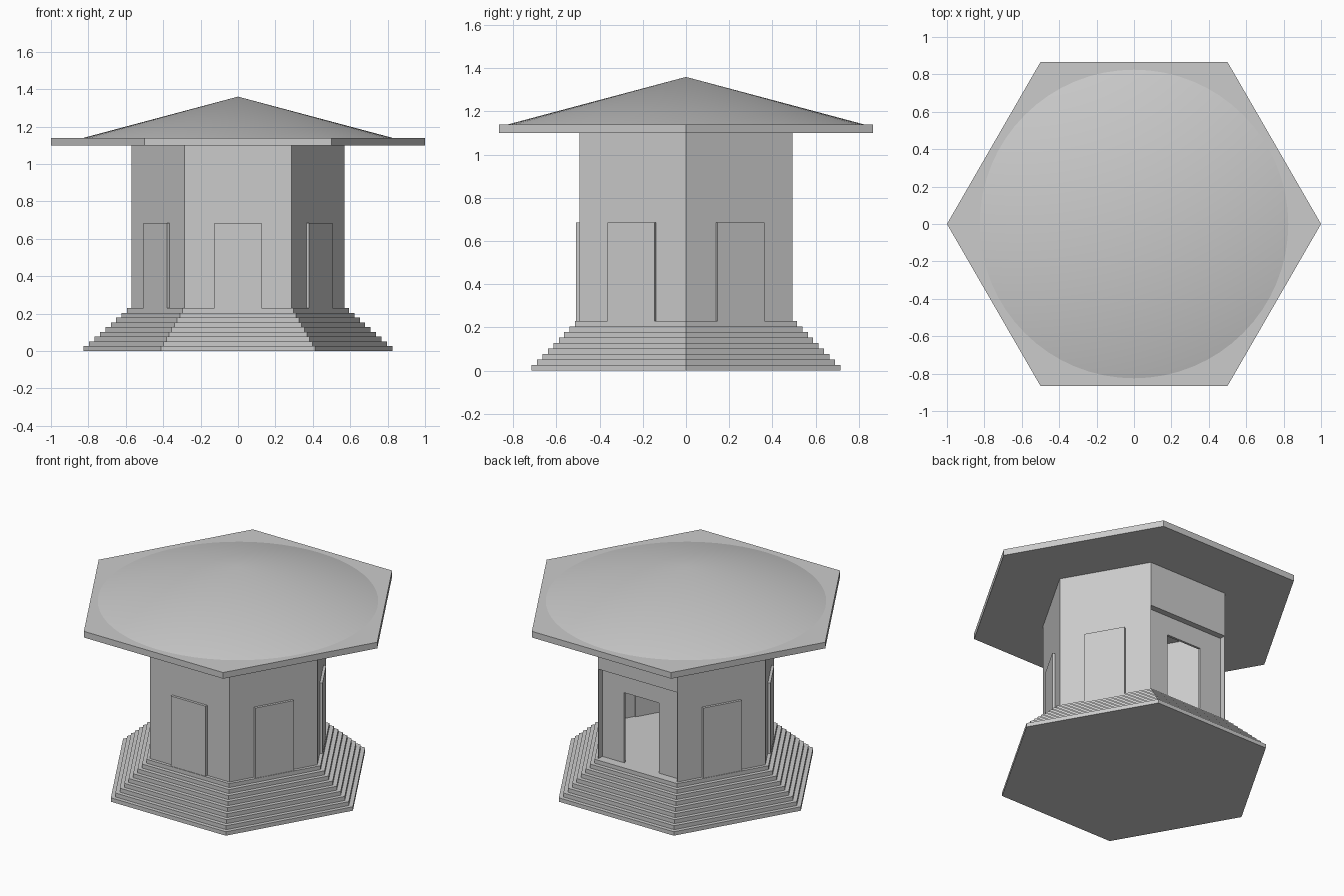
import bpy
from math import cos, sin, pi, radians

if "Cube" in bpy.data.objects:
    bpy.data.objects.remove(bpy.data.objects["Cube"])

COS30 = cos(pi / 6)


def prism(name, radius, z0, z1, sides=6, top=None):
    """Upright prism or cone with a corner pointing along +x."""
    bpy.ops.mesh.primitive_cone_add(
        vertices=sides, radius1=radius, radius2=radius if top is None else top,
        depth=z1 - z0, location=(0, 0, (z0 + z1) / 2), rotation=(0, 0, pi / 2))
    ob = bpy.context.object
    ob.name = name
    return ob


def wall_box(name, angle, inner, outer, half_width, z0, z1):
    """Box lying across the wall that faces the given angle."""
    mid = (inner + outer) / 2
    bpy.ops.mesh.primitive_cube_add(
        size=1, location=(mid * cos(angle), mid * sin(angle), (z0 + z1) / 2),
        rotation=(0, 0, angle))
    ob = bpy.context.object
    ob.name = name
    ob.scale = (outer - inner, 2 * half_width, z1 - z0)
    return ob


def cut(target, cutter):
    mod = target.modifiers.new(cutter.name, 'BOOLEAN')
    mod.operation = 'DIFFERENCE'
    mod.solver = 'EXACT'
    mod.object = cutter
    cutter.hide_render = True
    cutter.hide_set(True)


FLOOR, EAVES = 0.23, 1.10

# Stepped plinth
STEPS = 9
rise = FLOOR / STEPS
for i in range(STEPS):
    prism(f"step_{i + 1}", 0.825 - 0.029 * i, rise * i, rise * (i + 1))

# Hollow hexagonal walls with a recessed doorway at the back
walls = prism("walls", 0.57, FLOOR, EAVES)
cut(walls, prism("room_cutter", 0.44 / COS30, FLOOR - 0.1, EAVES + 0.1))
cut(walls, wall_box("recess_cutter", pi / 2, 0.455, 0.6, 0.282, FLOOR - 0.05, 0.81))
cut(walls, wall_box("doorway_cutter", pi / 2, 0.35, 0.65, 0.125, FLOOR - 0.07, 0.685))

# Raised panels on the other five sides
for i, deg in enumerate((150, 210, 270, 330, 30)):
    wall_box(f"wall_panel_{i + 1}", radians(deg), 0.432, 0.51, 0.125, FLOOR, 0.685)

# Roof slab and shallow round roof
prism("roof_slab", 1.0, EAVES, 1.14)
prism("roof_cone", 0.825, 1.14, 1.36, sides=64, top=0)
bpy.ops.object.shade_smooth_by_angle(angle=radians(30))
